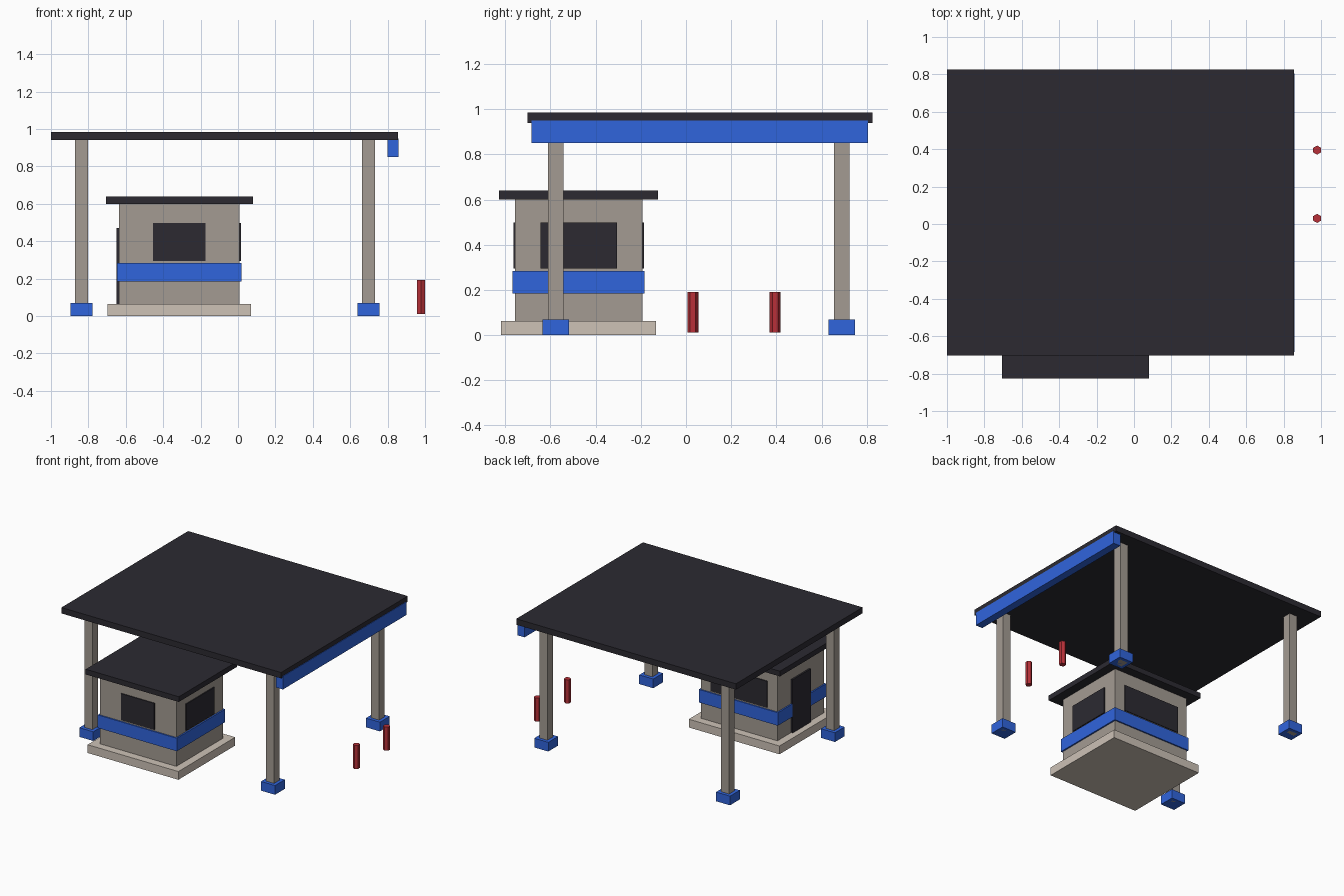
import bpy
import bmesh
from mathutils import Matrix

if "Cube" in bpy.data.objects:
    bpy.data.objects.remove(bpy.data.objects["Cube"])


def material(name, rgb):
    m = bpy.data.materials.new(name)
    m.diffuse_color = (*rgb, 1)
    m.use_nodes = True
    m.node_tree.nodes["Principled BSDF"].inputs["Base Color"].default_value = m.diffuse_color
    return m


DARK = material("dark", (0.025, 0.023, 0.031))
BLUE = material("blue", (0.03, 0.13, 0.72))
STONE = material("stone", (0.37, 0.33, 0.29))
PALE = material("pale_concrete", (0.61, 0.54, 0.47))
RED = material("red", (0.48, 0.03, 0.04))


def finish(name, bm, mat):
    mesh = bpy.data.meshes.new(name)
    bm.to_mesh(mesh)
    bm.free()
    mesh.materials.append(mat)
    ob = bpy.data.objects.new(name, mesh)
    bpy.context.collection.objects.link(ob)
    return ob


def box(name, x, y, z, mat):
    """Box from (min, max) ranges on each axis."""
    bm = bmesh.new()
    bmesh.ops.create_cube(bm, size=1, matrix=Matrix.Diagonal(
        (x[1] - x[0], y[1] - y[0], z[1] - z[0], 1)))
    ob = finish(name, bm, mat)
    ob.location = [(r[0] + r[1]) / 2 for r in (x, y, z)]
    return ob


def around(c, half):
    return (c - half, c + half)


# Canopy roof and the fascia along its right edge
box("canopy_roof", (-1, 0.855), (-0.702, 0.826), (0.94, 0.985), DARK)
box("canopy_fascia", (0.80, 0.859), (-0.685, 0.805), (0.85, 0.95), BLUE)

# Four canopy columns on blue footings
for side, x in (("left", -0.837), ("right", 0.698)):
    for end, y in (("front", -0.576), ("back", 0.69)):
        box(f"{end}_{side}_column", around(x, 0.034), around(y, 0.034), (0, 0.945), STONE)
        box(f"{end}_{side}_footing", around(x, 0.059), around(y, 0.059), (0, 0.07), BLUE)

# Kiosk: stacked plinth, walls, band and roof share one centre
CX, CY = -0.314, -0.475
for name, hx, hy, z, mat in (
        ("kiosk_plinth", 0.383, 0.343, (0, 0.063), PALE),
        ("kiosk_walls", 0.323, 0.282, (0.06, 0.602), STONE),
        ("kiosk_band", 0.334, 0.292, (0.185, 0.284), BLUE),
        ("kiosk_roof", 0.393, 0.352, (0.60, 0.64), DARK)):
    box(name, around(CX, hx), around(CY, hy), z, mat)

# Windows on three sides, door on the left side
WZ = (0.295, 0.498)
box("front_window", around(CX, 0.141), around(CY - 0.28, 0.009), WZ, DARK)
box("back_window", around(CX, 0.239), around(CY + 0.28, 0.009), WZ, DARK)
box("right_window", around(CX + 0.322, 0.009), around(CY, 0.17), WZ, DARK)
box("left_door", around(CX - 0.323, 0.013), around(-0.468, 0.109), (0.063, 0.47), DARK)

# Hexagonal bollards
for i, y in enumerate((0.03, 0.395), 1):
    bm = bmesh.new()
    bmesh.ops.create_cone(bm, cap_ends=True, segments=6,
                          radius1=0.0243, radius2=0.0243, depth=0.18)
    # make sure the corners point along y
    v = max(bm.verts, key=lambda p: p.co.y)
    if abs(v.co.x) > 0.001:
        bmesh.ops.rotate(bm, verts=bm.verts, matrix=Matrix.Rotation(0.5235988, 3, 'Z'))
    finish(f"bollard_{i}", bm, RED).location = (0.979, y, 0.102)
